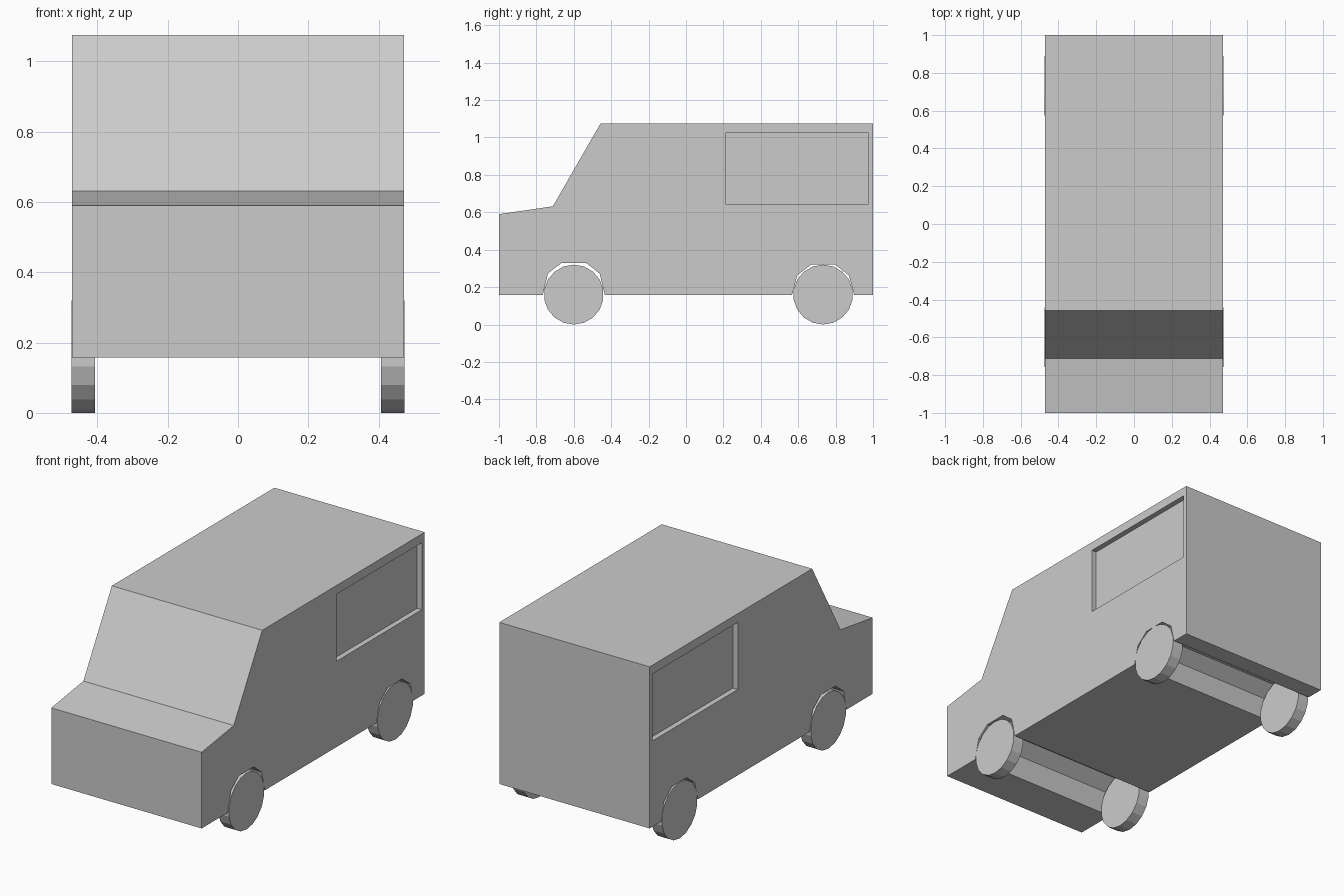
import bpy
import bmesh
from mathutils import Matrix, Vector

cube = bpy.data.objects.get("Cube")
if cube:
    bpy.data.objects.remove(cube, do_unlink=True)

HALF_WIDTH = 0.472
FLOOR, ROOF = 0.158, 1.075

paint = bpy.data.materials.new("light_grey")
paint.use_nodes = True
colour = (0.6, 0.6, 0.6, 1)
paint.diffuse_color = colour
paint.node_tree.nodes["Principled BSDF"].inputs["Base Color"].default_value = colour


def finish(name, bm):
    bmesh.ops.recalc_face_normals(bm, faces=bm.faces)
    mesh = bpy.data.meshes.new(name)
    bm.to_mesh(mesh)
    bm.free()
    mesh.materials.append(paint)
    obj = bpy.data.objects.new(name, mesh)
    bpy.context.collection.objects.link(obj)
    return obj


def extrude_profile(name, points, x0, x1):
    """Extrude a (y, z) outline from x0 to x1."""
    bm = bmesh.new()
    face = bm.faces.new([bm.verts.new((x0, y, z)) for y, z in points])
    moved = bmesh.ops.extrude_face_region(bm, geom=[face], use_keep_orig=True)["geom"]
    verts = [v for v in moved if isinstance(v, bmesh.types.BMVert)]
    bmesh.ops.translate(bm, verts=verts, vec=Vector((x1 - x0, 0, 0)))
    return finish(name, bm)


def arch(y, top):
    """Faceted wheel arch, listed from front to back."""
    half = [(0.166, FLOOR), (0.138, top - 0.057), (0.065, top)]
    return [(y - d, z) for d, z in half] + [(y + d, z) for d, z in reversed(half)]


# Body shell with sloping bonnet, windscreen and open wheel arches
outline = [(-1, FLOOR)] + arch(-0.6, 0.33) + arch(0.733, 0.32)
outline += [(1, FLOOR), (1, ROOF), (-0.457, ROOF), (-0.712, 0.632), (-1, 0.59)]
body = extrude_profile("van_body", outline, -HALF_WIDTH, HALF_WIDTH)

# Recessed rear side windows
window = [(0.21, 0.645), (0.975, 0.645), (0.975, 1.025), (0.21, 1.025)]
for side in (-1, 1):
    cutter = extrude_profile("window_cutter", window,
                             side * (HALF_WIDTH - 0.03), side * (HALF_WIDTH + 0.1))
    cutter.hide_render = True
    cut = body.modifiers.new("window_recess", "BOOLEAN")
    cut.operation = "DIFFERENCE"
    cut.solver = "EXACT"
    cut.object = cutter
    bpy.context.view_layer.objects.active = body
    bpy.ops.object.modifier_apply(modifier=cut.name)
    bpy.data.objects.remove(cutter, do_unlink=True)

# Wheels
for end, y in (("front", -0.6), ("rear", 0.733)):
    for side, sign in (("right", -1), ("left", 1)):
        bm = bmesh.new()
        place = Matrix.Translation((sign * 0.44, y, 0.158)) @ Matrix.Rotation(1.5707963, 4, "Y")
        # Quarter turn puts a vertex on the horizontal axis, giving a flat tread on the ground
        place = place @ Matrix.Rotation(1.5707963, 4, "Z")
        bmesh.ops.create_cone(bm, cap_ends=True, segments=18, radius1=0.16,
                              radius2=0.16, depth=0.067, matrix=place)
        low = min(v.co.z for v in bm.verts)
        bmesh.ops.translate(bm, verts=bm.verts, vec=Vector((0, 0, -low)))
        finish(f"{end}_{side}_wheel", bm)
